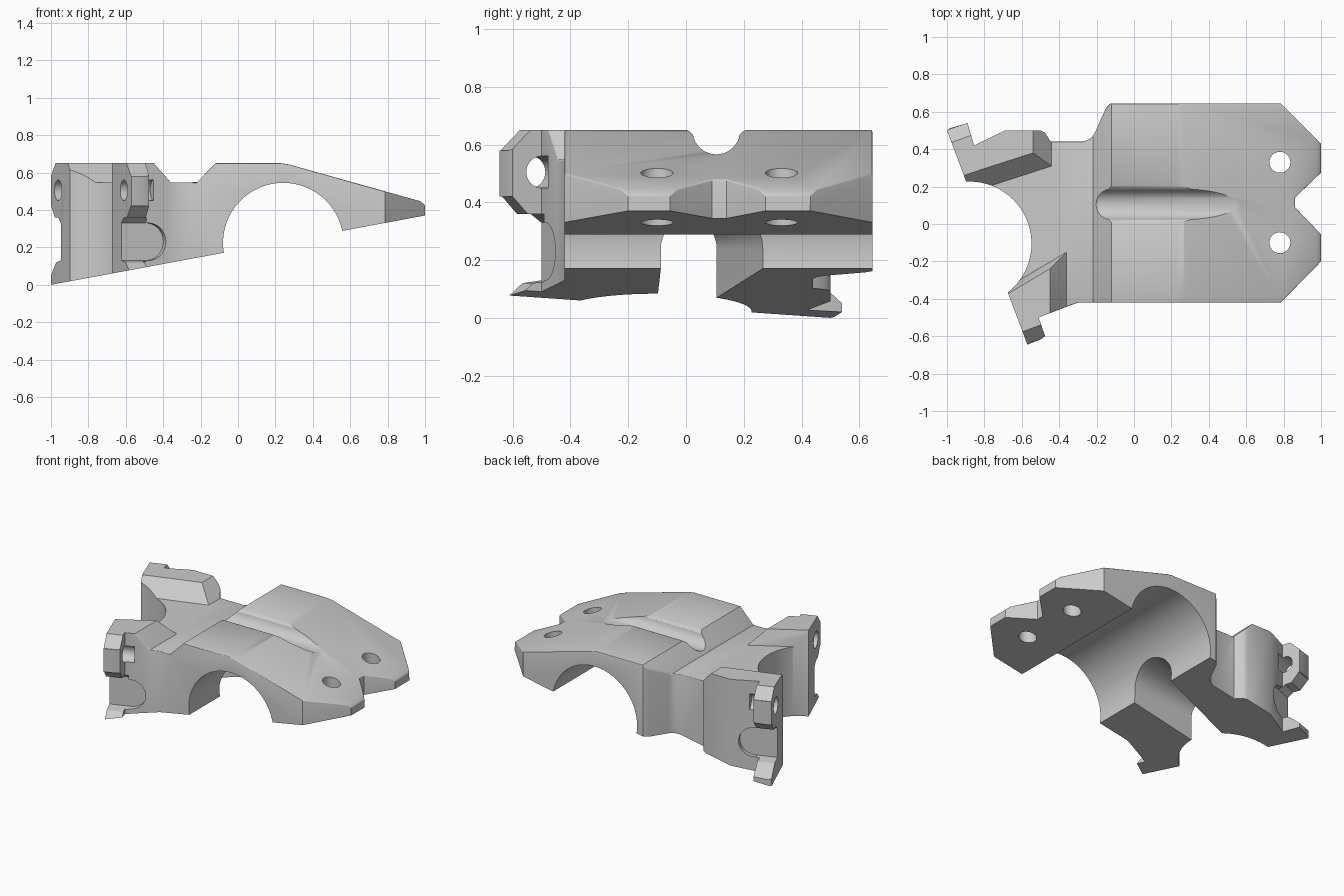
import bpy, bmesh, math
from mathutils import Vector

if "Cube" in bpy.data.objects:
    bpy.data.objects.remove(bpy.data.objects["Cube"])

# Clamp-face frame: u runs along the slanted mating face, n points into the body
MID = Vector((-0.785, -0.07, 0))
U = Vector((-0.35, 0.936, 0)).normalized()
N = Vector((0.936, 0.35, 0)).normalized()
Z = Vector((0, 0, 1))


def mesh_obj(name, bm):
    bmesh.ops.recalc_face_normals(bm, faces=bm.faces[:])
    me = bpy.data.meshes.new(name)
    bm.to_mesh(me)
    bm.free()
    ob = bpy.data.objects.new(name, me)
    bpy.context.collection.objects.link(ob)
    return ob


def loft(name, ring_a, ring_b):
    bm = bmesh.new()
    a = [bm.verts.new(p) for p in ring_a]
    b = [bm.verts.new(p) for p in ring_b]
    k = len(a)
    bm.faces.new(a)
    bm.faces.new(b[::-1])
    for i in range(k):
        j = (i + 1) % k
        bm.faces.new((a[i], a[j], b[j], b[i]))
    return mesh_obj(name, bm)


def prism(name, pts, ax, ay, axis, lo, hi, origin=Vector((0, 0, 0))):
    ring = [origin + Vector(ax) * p + Vector(ay) * q for p, q in pts]
    ax = Vector(axis)
    return loft(name, [v + ax * lo for v in ring], [v + ax * hi for v in ring])


def circle(cx, cy, r, k=64):
    return [(cx + r * math.cos(2 * math.pi * i / k), cy + r * math.sin(2 * math.pi * i / k)) for i in range(k)]


def boolean(ob, cutter, op='DIFFERENCE'):
    m = ob.modifiers.new("cut", 'BOOLEAN')
    m.operation, m.solver, m.object = op, 'EXACT', cutter
    bpy.context.view_layer.objects.active = ob
    bpy.ops.object.modifier_apply(modifier=m.name)
    bpy.data.objects.remove(cutter, do_unlink=True)


X, Y = Vector((1, 0, 0)), Vector((0, 1, 0))

# Body: plan outline intersected with the side profile
outline = [(-1, .5), (-.985, .512), (-.89, .54), (-.855, .42), (-.69, .5), (-.5, .5),
           (-.475, .487), (-.445, .44), (-.27, .44), (-.235, .455), (-.21, .485), (-.15, .62), (-.125, .645),
           (.785, .645), (1, .43), (1, .275), (.86, .14), (.86, .09), (1, -.055),
           (1, -.2), (.785, -.42), (-.3, -.42), (-.38, -.45), (-.51, -.5),
           (-.475, -.6), (-.5, -.618), (-.57, -.645)]
body = prism("clamp_body", outline, X, Y, Z, -.3, 1)
side = [(-1.2, -.037), (1.1, .389), (1.1, .4), (1, .425), (.975, .447), (.27, .644), (.23, .65), (-1.2, .65)]
boolean(body, prism("side_profile", side, X, Z, Y, -1, 1), 'INTERSECT')

# Sunken valley between the crown and the two clamp blocks, with sloping walls
foot = [(-.22, -1), (-.22, 1), (-.44, 1), (-.44, .31), (-.78, .2), (-1.15, .08), (-.8, -.41), (-.36, -.15), (-.36, -1)]
rim = [(-.12, -1), (-.12, 1), (-.54, 1), (-.54, .38), (-.82, .29), (-1.15, .18), (-.84, -.5), (-.45, -.24), (-.45, -1)]
low = [Vector((x, y, .548)) for x, y in foot]
high = [Vector((2 * b[0] - a[0], 2 * b[1] - a[1], .752)) for a, b in zip(foot, rim)]
boolean(body, loft("valley", low, high))

# Rounded top edges
bm = bmesh.new()
bm.from_mesh(body.data)
bm.normal_update()
edges = []
for e in bm.edges:
    if len(e.link_faces) != 2 or min(v.co.x for v in e.verts) < -.46:
        continue
    zs = sorted(f.normal.z for f in e.link_faces)
    if zs[1] > .6 and abs(zs[0]) < .1 and e.calc_face_angle_signed() > .5:
        edges.append(e)
bmesh.ops.bevel(bm, geom=edges, offset=.025, segments=3, profile=.5, affect='EDGES', clamp_overlap=True)
bm.to_mesh(body.data)
bm.free()

# Large tube bores
boolean(body, prism("cross_bore", circle(.242, .223, .322, 96), X, Z, Y, -1, 1))
boolean(body, prism("upright_bore", circle(-.88, -.105, .332, 96), X, Y, Z, -1, 1.2))

# Flared channel joining the two bores


def arch(x, cy, hw, top):
    pts = [Vector((x, cy + hw, -.2))]
    for i in range(25):
        t = math.pi * i / 24
        pts.append(Vector((x, cy + hw * math.cos(t), .24 + (top - .24) * math.sin(t))))
    return pts + [Vector((x, cy - hw, -.2))]


boolean(body, loft("channel", arch(-.68, -.005, .095, .33), arch(.02, .105, .19, .39)))

# Crown groove with flared rims
arc = [(.105 + .082 * math.cos(t), .648 + .082 * math.sin(t))
       for t in [math.radians(-170 + 160 * i / 20) for i in range(21)]]
groove = [(.0, .8), (.0, .652), (.013, .645)] + arc + [(.197, .645), (.21, .652), (.21, .8)]
boolean(body, prism("groove", groove, Y, Z, X, -.3, .8))

# Front bolt holes
for y in (.33, -.1):
    boolean(body, prism("bolt_hole", circle(.78, y, .056, 40), X, Y, Z, -1, 1))

# Clamp lugs at both ends of the mating face: octagonal ears, lower pockets, bolt holes
under = [(.75, .42), (.605, .42), (.55, .36), (.5, .36), (.46, .33), (.46, .13), (.53, .12), (.62, .04), (.75, .04)]
corner = [(.75, .8), (.75, .58), (.61, .58), (.535, .655), (.5, .69), (.5, .8)]
slot = [(-.1, .13), (.14, .13)] + [(.14 + .1 * math.cos(t), .23 + .1 * math.sin(t))
        for t in [math.radians(-80 + 10 * i) for i in range(17)]] + [(.14, .33), (-.1, .33)]
for s in (1, -1):
    boolean(body, prism("lug_under", under, U * s, Z, N, -.1, .13, MID))
    boolean(body, prism("lug_corner", corner, U * s, Z, N, -.1, .2, MID))
    boolean(body, prism("lug_pocket", slot, N, Z, U * s, .46, .8, MID))
    boolean(body, prism("lug_hole", circle(.5 * s, .505, .055, 32), U, Z, N, -.1, .17, MID))

# Smooth bores and bevels, crisp edges
bpy.ops.object.select_all(action='DESELECT')
body.select_set(True)
bpy.context.view_layer.objects.active = body
bpy.ops.object.shade_smooth_by_angle(angle=math.radians(30))
